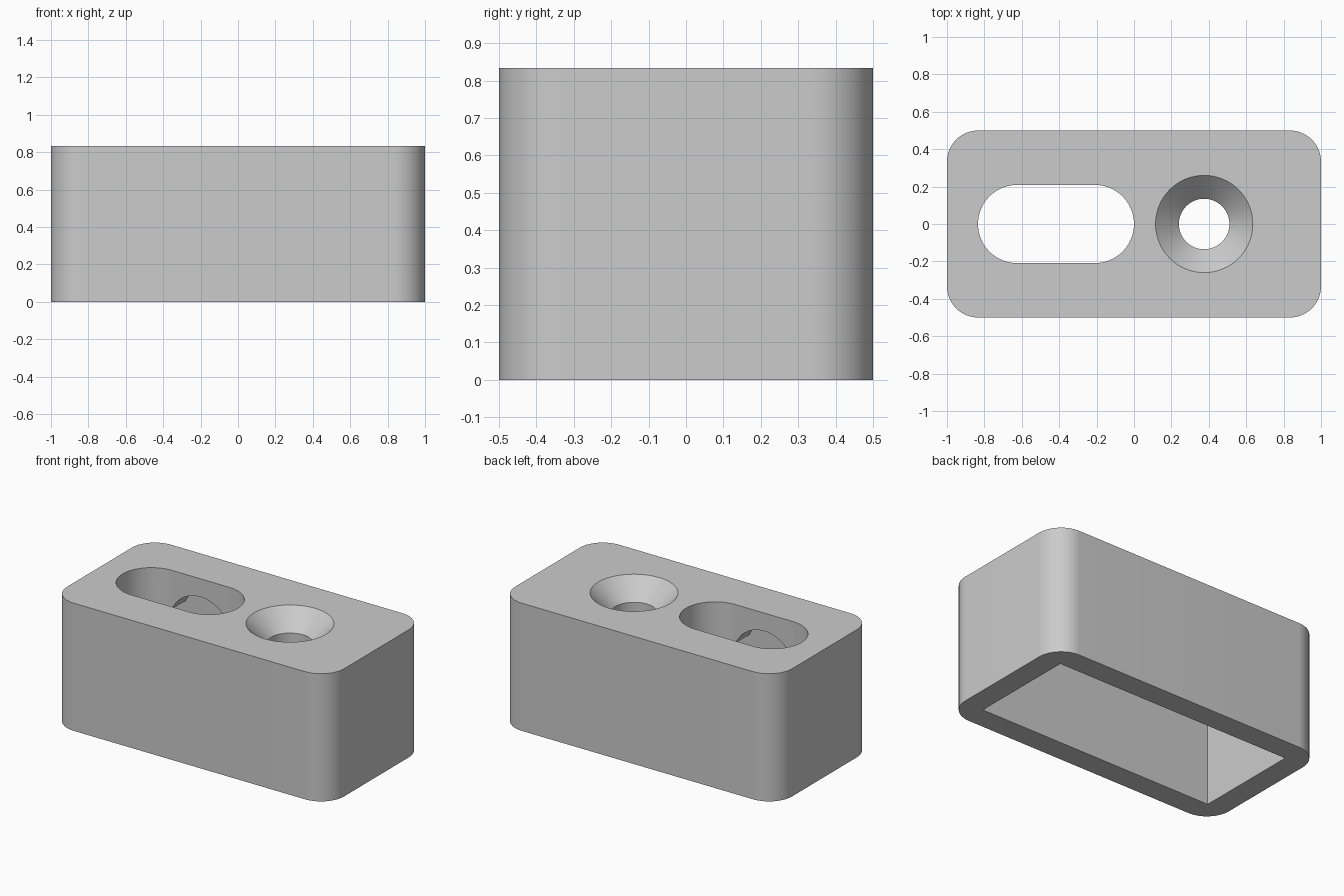
import bpy, bmesh
from math import cos, sin, pi
from mathutils import Matrix, Vector

default = bpy.data.objects.get("Cube")
if default:
    bpy.data.objects.remove(default, do_unlink=True)

HEIGHT = 0.833
CEILING = 0.583          # underside of the top plate
SLOT_X, SCREW_X = -0.417, 0.375

grey = bpy.data.materials.new("plain_grey")
grey.use_nodes = True
grey.diffuse_color = (0.6, 0.6, 0.6, 1)
grey.node_tree.nodes["Principled BSDF"].inputs["Base Color"].default_value = grey.diffuse_color


def ring(half_x, half_y, radius, z, centre_x=0.0, steps=16):
    """Rounded rectangle outline; becomes a slot or a circle as radius grows."""
    points = []
    for quarter, (sx, sy) in enumerate([(1, 1), (-1, 1), (-1, -1), (1, -1)]):
        for i in range(steps + 1):
            a = (quarter + i / steps) * pi / 2
            p = Vector((centre_x + sx * (half_x - radius) + radius * cos(a),
                        sy * (half_y - radius) + radius * sin(a), z))
            if not points or min((p - points[-1]).length, (p - points[0]).length) > 1e-5:
                points.append(p)
    return points


def loft(name, outlines, matrix=Matrix()):
    """Closed solid through a stack of matching outlines."""
    bm = bmesh.new()
    rings = [[bm.verts.new(matrix @ p) for p in outline] for outline in outlines]
    for low, high in zip(rings, rings[1:]):
        for i in range(len(low)):
            j = (i + 1) % len(low)
            bm.faces.new((low[i], low[j], high[j], high[i]))
    bm.faces.new(rings[0][::-1])
    bm.faces.new(rings[-1])
    bmesh.ops.recalc_face_normals(bm, faces=bm.faces)
    mesh = bpy.data.meshes.new(name)
    bm.to_mesh(mesh)
    bm.free()
    mesh.materials.append(grey)
    obj = bpy.data.objects.new(name, mesh)
    bpy.context.collection.objects.link(obj)
    return obj


# Outer block with rounded vertical corners
housing = loft("housing", [ring(1, 0.5, 0.167, z) for z in (0, HEIGHT)])

# Sharp-cornered cavity, open at the bottom
cavity = loft("cavity_cutter", [ring(0.853, 0.35, 0, z) for z in (-0.1, CEILING)])

# Long rounded slot through the top plate
slot = loft("slot_cutter", [ring(0.417, 0.209, 0.209, z, SLOT_X) for z in (0.4, HEIGHT + 0.1)])

# Countersunk screw hole: straight bore, then a 45 degree cone
screw_hole = loft("screw_hole_cutter", [
    ring(r, r, r, z, SCREW_X)
    for r, z in ((0.135, 0.4), (0.135, HEIGHT - 0.125), (0.28, HEIGHT + 0.02))])

# Cross-wise round relief under the slot, as wide as the cavity
lay_down = Matrix.Translation((SLOT_X, 0, 0.49)) @ Matrix.Rotation(pi / 2, 4, "X")
relief = loft("round_relief_cutter", [ring(0.225, 0.225, 0.225, z) for z in (-0.3499, 0.3499)], lay_down)

# Cut the openings, then drop the helpers
bpy.ops.object.select_all(action="DESELECT")
bpy.context.view_layer.objects.active = housing
housing.select_set(True)
for cutter in (cavity, slot, screw_hole, relief):
    cutter.hide_render = True
    cut = housing.modifiers.new(cutter.name, "BOOLEAN")
    cut.operation = "DIFFERENCE"
    cut.solver = "EXACT"
    cut.object = cutter
    bpy.ops.object.modifier_apply(modifier=cut.name)
    bpy.data.objects.remove(cutter, do_unlink=True)

bpy.ops.object.shade_smooth_by_angle(angle=pi / 6)
